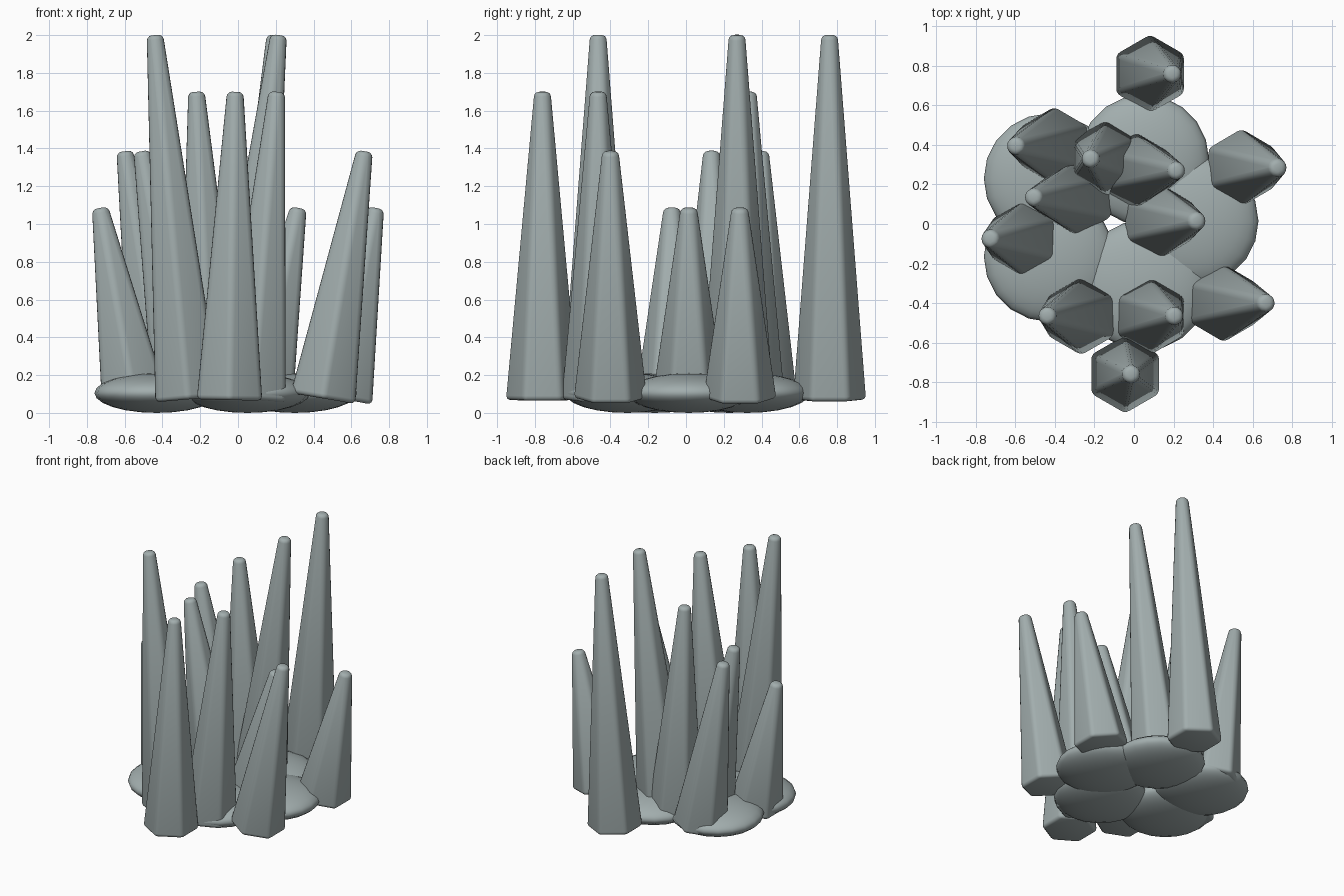
import bpy
import math
from mathutils import Vector

cube = bpy.data.objects.get("Cube")
if cube:
    bpy.data.objects.remove(cube, do_unlink=True)

stone = bpy.data.materials.new("grey_stone")
stone.use_nodes = True
GREY = (0.36, 0.42, 0.42, 1)
stone.diffuse_color = GREY
stone.node_tree.nodes["Principled BSDF"].inputs["Base Color"].default_value = GREY


def finish(name, angle):
    obj = bpy.context.object
    obj.name = name
    obj.data.materials.append(stone)
    bpy.ops.object.shade_smooth_by_angle(angle=math.radians(angle))
    return obj


def spike(name, base, tip_x, tip_y, height):
    """Six-sided tapered spike with rounded edges, leaning from base to tip."""
    lean = math.atan2(tip_x - base[0], height)
    start = Vector((*base, 0.068 + height * (1 - math.cos(lean)) / 2))
    axis = Vector((tip_x, tip_y, height)) - start
    bpy.ops.mesh.primitive_cone_add(
        vertices=6, radius1=0.2, radius2=0.05, depth=axis.length,
        location=start + axis / 2,
        rotation=(0, math.atan2(axis.x, axis.z), 0))
    obj = bpy.context.object
    bevel = obj.modifiers.new("rounded_edges", "BEVEL")
    bevel.width = 0.025
    bevel.segments = 3
    bevel.limit_method = "NONE"
    bpy.ops.object.modifier_apply(modifier=bevel.name)
    finish(name, 40)


# Rounded base stones, in a ring
for i, (x, y) in enumerate([(0.05, 0.325), (-0.43, 0.23), (-0.43, -0.165),
                            (0.05, -0.31), (0.30, 0.015)]):
    bpy.ops.mesh.primitive_uv_sphere_add(segments=20, ring_count=12, radius=1,
                                         location=(x, y, 0.105))
    bpy.context.object.scale = (0.33, 0.33, 0.105)
    finish(f"base_stone_{i + 1}", 60)

# Spikes grouped by tip height: (base x, base y, tip x)
SPIKES = {
    2.0: [(0.08, 0.76, 0.195), (0.0, 0.27, 0.215), (-0.265, -0.465, -0.44)],
    1.7: [(-0.14, 0.33, -0.22), (0.08, -0.465, 0.205), (-0.045, -0.76, -0.015)],
    1.385: [(-0.40, 0.395, -0.60), (-0.28, 0.135, -0.51), (0.45, -0.4, 0.67)],
    1.085: [(0.54, 0.285, 0.73), (-0.55, -0.075, -0.73), (0.12, 0.015, 0.32)],
}
NAMES = {2.0: "tall", 1.7: "long", 1.385: "medium", 1.085: "short"}
for height, group in SPIKES.items():
    for i, (x, y, tip_x) in enumerate(group):
        spike(f"{NAMES[height]}_spike_{i + 1}", (x, y), tip_x, y, height)
